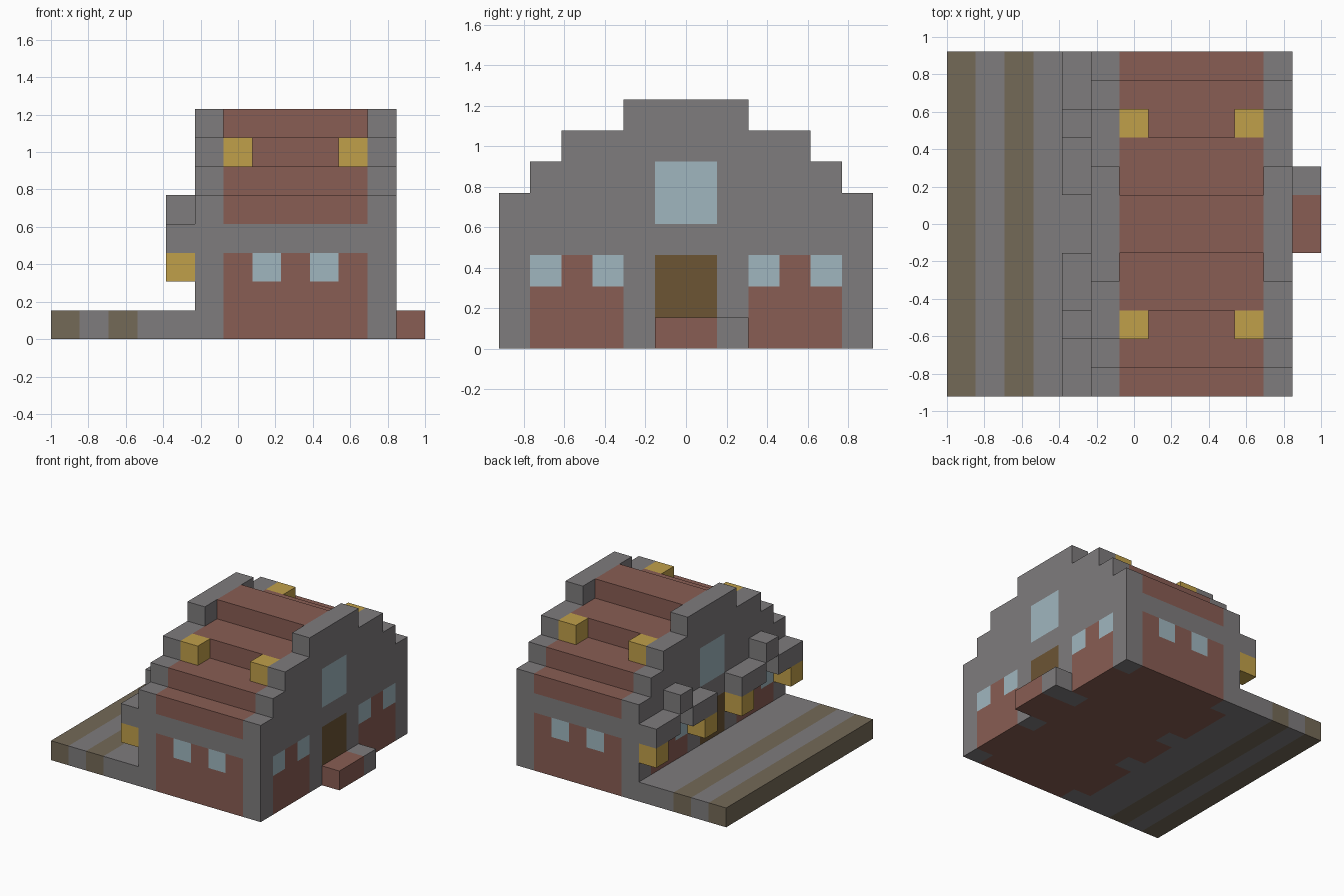
import bpy, bmesh
from mathutils import Vector

cube = bpy.data.objects.get("Cube")
if cube:
    bpy.data.objects.remove(cube)

U = 2 / 13                          # size of one block
ORIGIN = Vector((6.5, 6, 0))        # block grid position of the model centre
ANY = (-1, 20)


def material(name, r, g, b):
    mat = bpy.data.materials.new(name)
    mat.use_nodes = True
    mat.diffuse_color = (r, g, b, 1)
    mat.node_tree.nodes["Principled BSDF"].inputs["Base Color"].default_value = (r, g, b, 1)
    return mat


GREY, BRICK, GLASS, DOOR, STRIPE, LAMP = range(6)
MATERIALS = [
    material("stone_grey", 0.21, 0.20, 0.205),
    material("brick_red", 0.25, 0.11, 0.087),
    material("window_blue", 0.35, 0.47, 0.52),
    material("door_brown", 0.15, 0.09, 0.034),
    material("stripe_brown", 0.175, 0.142, 0.095),
    material("lamp_yellow", 0.53, 0.35, 0.068),
]


def extrude(name, outline, x0, x1, base=GREY, paint=()):
    """Extrude a (y, z) outline along x, cut it on the block grid and paint
    the faces inside each (colour, x range, y range, z range)."""
    bm = bmesh.new()
    face = bm.faces.new([bm.verts.new((x0, y, z)) for y, z in outline])
    new = bmesh.ops.extrude_face_region(bm, geom=[face])["geom"]
    bmesh.ops.translate(bm, vec=(x1 - x0, 0, 0),
                        verts=[v for v in new if isinstance(v, bmesh.types.BMVert)])
    if paint:
        cuts = {(axis, c) for p in paint for axis in range(3) for c in p[axis + 1]}
        for axis, c in sorted(cuts):
            normal = Vector((0, 0, 0))
            normal[axis] = 1
            bmesh.ops.bisect_plane(bm, geom=bm.verts[:] + bm.edges[:] + bm.faces[:],
                                   plane_co=normal * c, plane_no=normal, dist=1e-5)
    bmesh.ops.recalc_face_normals(bm, faces=bm.faces[:])
    for f in bm.faces:
        f.material_index = base
        mid = f.calc_center_bounds()
        for colour, *box in paint:
            if all(lo - 1e-4 <= m <= hi + 1e-4 for m, (lo, hi) in zip(mid, box)):
                f.material_index = colour
    for v in bm.verts:
        v.co = (v.co - ORIGIN) * U
    mesh = bpy.data.meshes.new(name)
    bm.to_mesh(mesh)
    bm.free()
    for mat in MATERIALS:
        mesh.materials.append(mat)
    obj = bpy.data.objects.new(name, mesh)
    bpy.context.collection.objects.link(obj)
    return obj


def box(name, x, y, z, base=GREY, paint=()):
    outline = [(y[0], z[0]), (y[1], z[0]), (y[1], z[1]), (y[0], z[1])]
    return extrude(name, outline, x[0], x[1], base, paint)


def stepped(insets):
    """Symmetric stepped outline; each level above z = 5 has its own inset."""
    half = [(0, 0), (0, 5)]
    for level, inset in enumerate(insets):
        half += [(inset, 5 + level), (inset, 6 + level)]
    return half + [(12 - y, z) for y, z in reversed(half)]


# Brick hall with stepped roof, stone band and end windows
hall_paint = [(GREY, ANY, (y, y), (3, 4)) for y in (0, 12)]
hall_paint += [(GLASS, (x, x + 1), (y, y), (2, 3)) for x in (7, 9) for y in (0, 12)]
extrude("brick_hall", stepped((1, 3, 5)), 6, 11, BRICK, hall_paint)

# Stone gable walls with brick panels, windows and a door
gable_paint = [(BRICK, ANY, (5, 7), (0, 1)), (DOOR, ANY, (5, 7), (1, 3)),
               (GLASS, ANY, (5, 7), (4, 6))]
for y in (1, 8):
    gable_paint.append((BRICK, ANY, (y, y + 3), (0, 3)))
    gable_paint += [(GLASS, ANY, (w, w + 1), (2, 3)) for w in (y, y + 2)]
for name, x in (("right_gable_wall", 5), ("left_gable_wall", 11)):
    extrude(name, stepped((1, 2, 4)), x, x + 1, GREY, gable_paint)

# Lamps on the roof
for x in (6, 10):
    for y in (2, 9):
        box("roof_lamp", (x, x + 1), (y, y + 1), (6, 7), LAMP)

# Doorstep
box("doorstep_brick", (12, 13), (5, 7), (0, 1), BRICK)
box("doorstep_stone", (12, 13), (7, 8), (0, 1))

# Striped platform
box("platform", (0, 5), (0, 12), (0, 1), GREY,
    [(STRIPE, (x, x + 1), ANY, ANY) for x in (0, 2)])

# Two peaked canopies with hanging lamps over the platform
for y in (0, 7):
    for start in (y, y + 3):
        box("canopy_eave", (4, 5), (start, start + 2), (3, 4))
    box("canopy_peak", (4, 5), (y + 2, y + 3), (4, 5))
    for lamp in (y, y + 4):
        box("canopy_lamp", (4, 5), (lamp, lamp + 1), (2, 3), LAMP)
